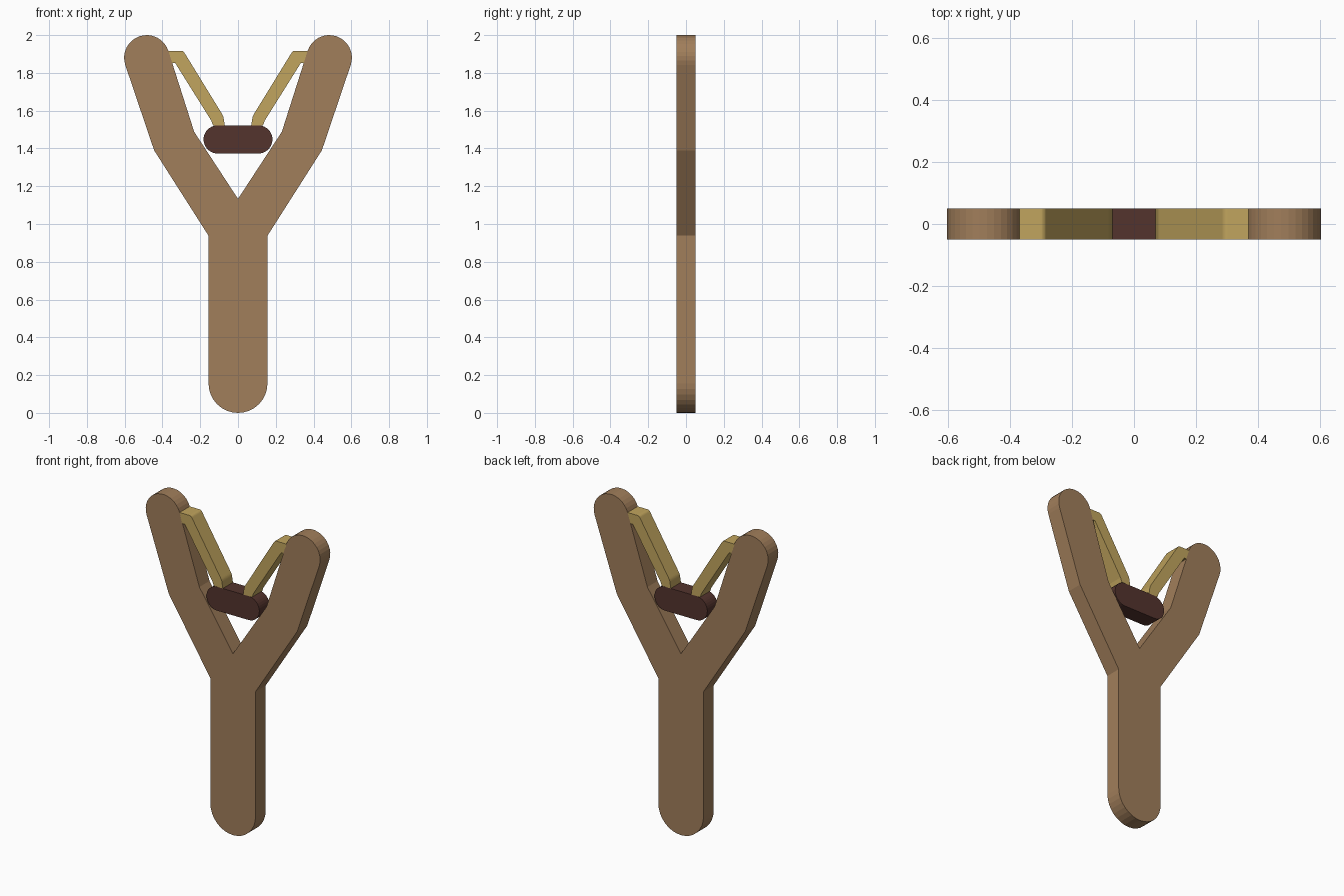
import bpy, bmesh, math

if "Cube" in bpy.data.objects:
    bpy.data.objects.remove(bpy.data.objects["Cube"])

HALF = 0.05  # half thickness of every part


def material(name, rgb):
    m = bpy.data.materials.new(name)
    m.diffuse_color = (*rgb, 1)
    m.use_nodes = True
    m.node_tree.nodes["Principled BSDF"].inputs["Base Color"].default_value = m.diffuse_color
    return m


wood = material("wood", (0.356, 0.209, 0.104))
rubber = material("rubber", (0.535, 0.376, 0.112))
leather = material("leather", (0.088, 0.034, 0.027))


def arc(cx, cz, r, a0, a1, n=16):
    """Points of an arc in the x-z plane, angles in degrees."""
    return [(cx + r * math.cos(math.radians(a0 + (a1 - a0) * i / n)),
             cz + r * math.sin(math.radians(a0 + (a1 - a0) * i / n)))
            for i in range(n + 1)]


def rounded(p, prev, nxt, d=0.012, n=4):
    """Small curve that softens the corner p."""
    def toward(q):
        l = math.dist(p, q)
        return [p[k] + (q[k] - p[k]) * d / l for k in (0, 1)]
    a, b = toward(prev), toward(nxt)
    return [tuple((1 - t) ** 2 * a[k] + 2 * t * (1 - t) * p[k] + t * t * b[k] for k in (0, 1))
            for t in [i / n for i in range(n + 1)]]


def mirrored(points):
    return [(-x, z) for x, z in reversed(points)]


def plate(name, outline, mat):
    """Extrude an x-z outline through the full thickness."""
    bm = bmesh.new()
    face = bm.faces.new([bm.verts.new((x, -HALF, z)) for x, z in outline])
    ext = bmesh.ops.extrude_face_region(bm, geom=[face])
    for v in ext["geom"]:
        if isinstance(v, bmesh.types.BMVert):
            v.co.y = HALF
    bmesh.ops.recalc_face_normals(bm, faces=bm.faces)
    mesh = bpy.data.meshes.new(name)
    bm.to_mesh(mesh)
    bm.free()
    mesh.materials.append(mat)
    ob = bpy.data.objects.new(name, mesh)
    bpy.context.collection.objects.link(ob)
    return ob


# Forked frame: round handle end, bent arms with round tips, V notch
right_arm = [(0.156, 0.938), (0.444, 1.39)] + arc(0.483, 1.88, 0.12, -18.5, 161.5) + [(0.232, 1.488)]
handle_end = arc(0, 0.156, 0.156, 180, 360)
plate("forked_frame", handle_end + right_arm + [(0, 1.133)] + mirrored(right_arm), wood)

# Rubber bands from arm tips to pouch
corners = [(0.371, 1.917), (0.29, 1.917), (0.078, 1.572), (0.070, 1.522),
           (0.132, 1.522), (0.142, 1.548), (0.333, 1.853), (0.353, 1.853)]
band = []
for i, c in enumerate(corners):
    if i in (1, 2):
        band += rounded(c, corners[i - 1], corners[i + 1])
    else:
        band.append(c)
plate("right_band", band, rubber)
plate("left_band", mirrored(band), rubber)

# Leather pouch with fully rounded ends
pr = 0.0745
plate("pouch", arc(0.108, 1.4475, pr, -90, 90) + arc(-0.108, 1.4475, pr, 90, 270), leather)
